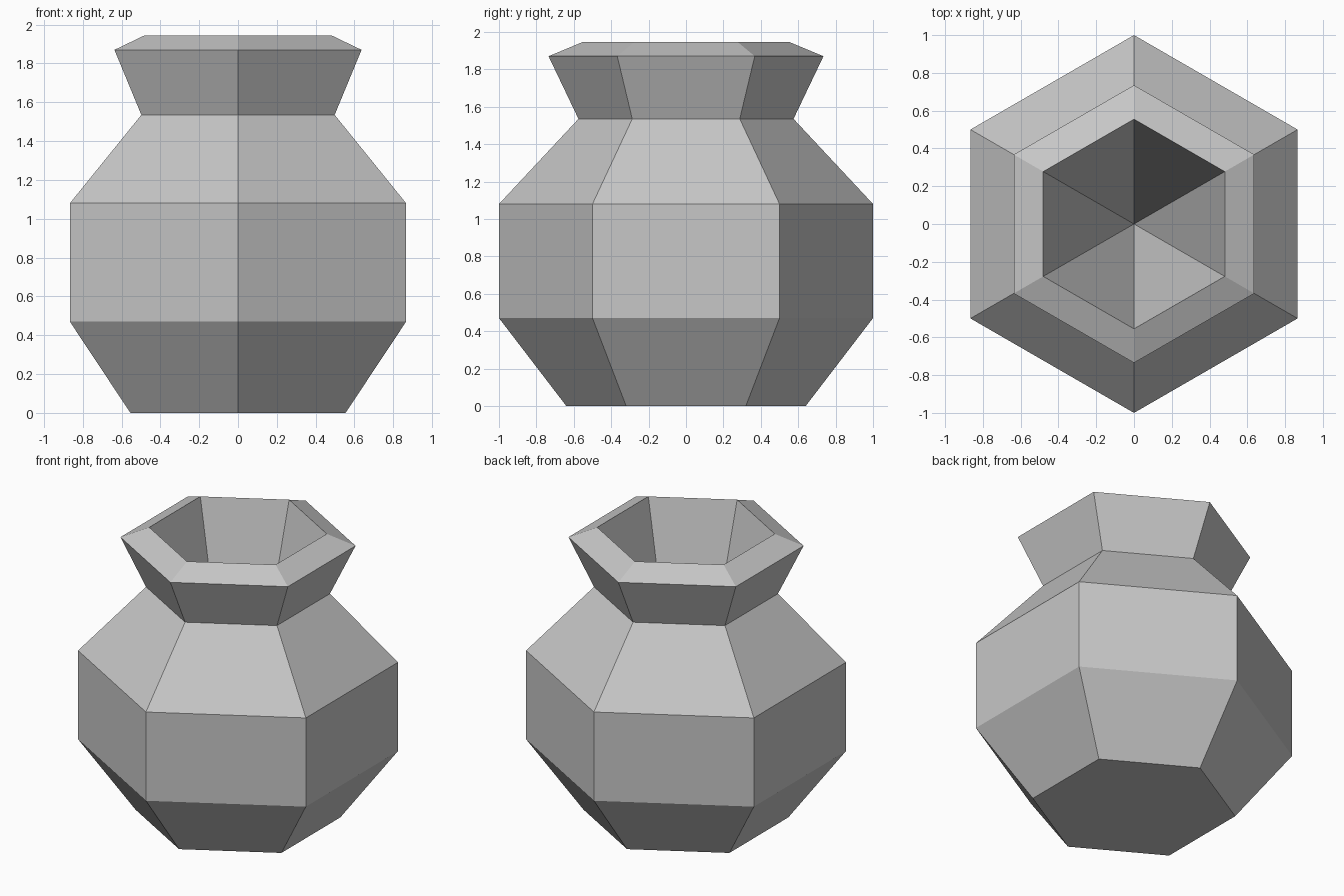
import bpy
import bmesh
from math import cos, sin, tau

cube = bpy.data.objects.get("Cube")
if cube:
    bpy.data.objects.remove(cube, do_unlink=True)

SIDES = 6

# Plain grey clay
clay = bpy.data.materials.new("grey_clay")
clay.use_nodes = True
colour = (0.57, 0.57, 0.57, 1)
clay.diffuse_color = colour
clay.node_tree.nodes["Principled BSDF"].inputs["Base Color"].default_value = colour

# Outer profile from foot to inner lip: (corner radius, height)
profile = [
    (0.64, 0.0),     # foot
    (1.0, 0.47),     # lower belly
    (1.0, 1.08),     # upper belly
    (0.575, 1.535),  # neck
    (0.735, 1.87),   # outer rim
    (0.555, 1.945),  # inner lip
]
APEX_HEIGHT = 0.03   # deepest point of the tapering hollow

bm = bmesh.new()


def ring(radius, height):
    """Hexagon of vertices with a corner pointing to the front."""
    angles = [tau * (i + 0.5) / SIDES for i in range(SIDES)]
    return [bm.verts.new((radius * cos(a), radius * sin(a), height)) for a in angles]


rings = [ring(r, z) for r, z in profile]

# Flat base
bm.faces.new(rings[0][::-1])

# Outer wall and rim
for low, high in zip(rings, rings[1:]):
    for i in range(SIDES):
        j = (i + 1) % SIDES
        bm.faces.new((low[i], low[j], high[j], high[i]))

# Hollow inside, tapering to a point
apex = bm.verts.new((0, 0, APEX_HEIGHT))
lip = rings[-1]
for i in range(SIDES):
    bm.faces.new((lip[i], lip[(i + 1) % SIDES], apex))

mesh = bpy.data.meshes.new("pot")
bm.to_mesh(mesh)
bm.free()
mesh.materials.append(clay)
pot = bpy.data.objects.new("pot", mesh)
bpy.context.collection.objects.link(pot)
